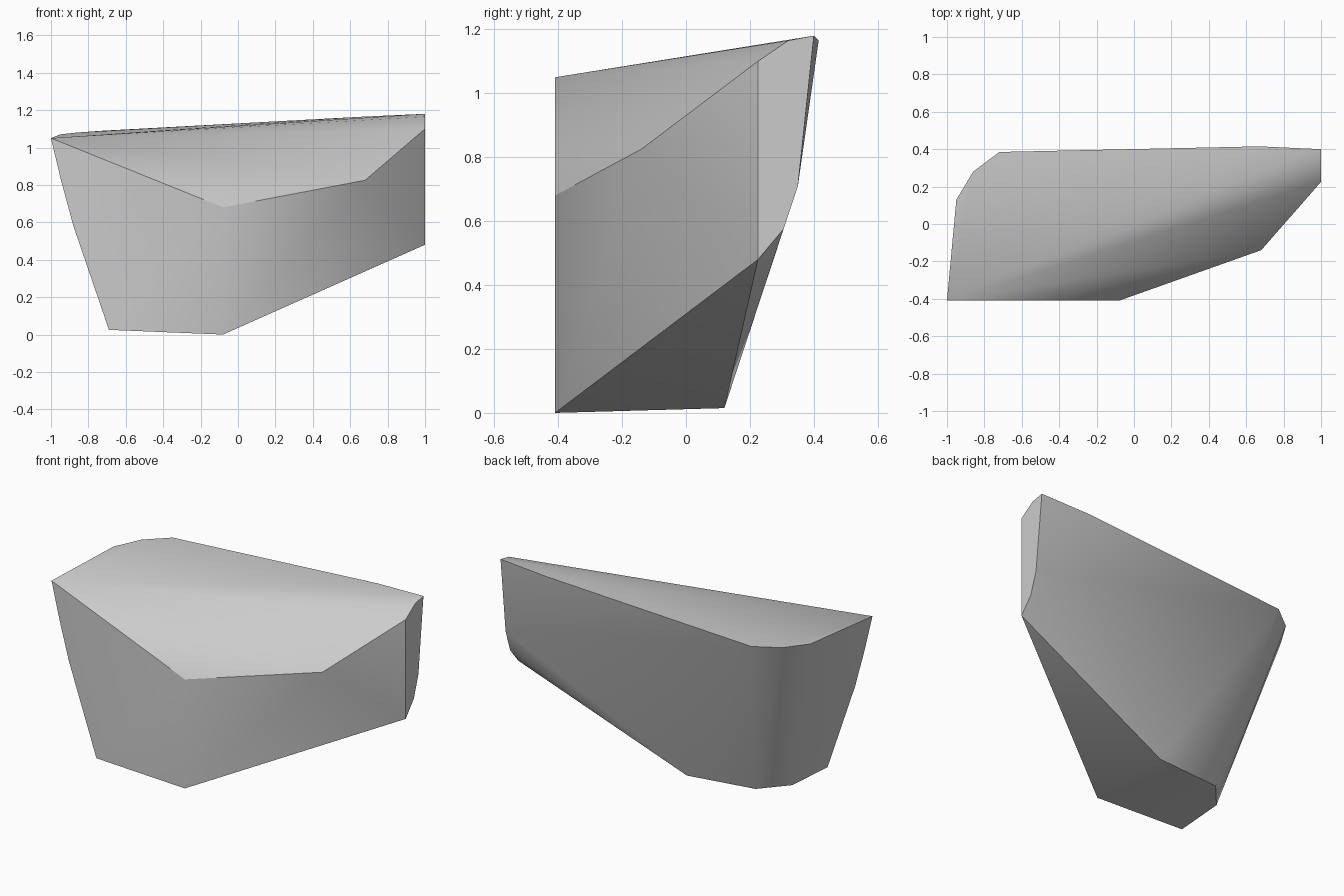
import bpy
import bmesh
import math

default_cube = bpy.data.objects.get("Cube")
if default_cube:
    bpy.data.objects.remove(default_cube, do_unlink=True)


def flat_material(name, colour):
    """Make a plain matte material of one colour."""
    material = bpy.data.materials.new(name)
    material.use_nodes = True
    material.diffuse_color = colour
    shader = material.node_tree.nodes["Principled BSDF"]
    shader.inputs["Base Color"].default_value = colour
    shader.inputs["Roughness"].default_value = 0.9
    return material


def hull_object(name, outlines, material, smooth_angle):
    """Wrap a convex skin around several outlines and shade its soft edges."""
    bm = bmesh.new()
    for outline in outlines:
        for point in outline:
            bm.verts.new(point)
    bmesh.ops.convex_hull(bm, input=bm.verts[:], use_existing_faces=False)
    loose = [vert for vert in bm.verts if not vert.link_faces]
    bmesh.ops.delete(bm, geom=loose, context="VERTS")
    bmesh.ops.recalc_face_normals(bm, faces=bm.faces[:])

    mesh = bpy.data.meshes.new(name)
    bm.to_mesh(mesh)
    bm.free()
    mesh.materials.append(material)

    obj = bpy.data.objects.new(name, mesh)
    bpy.context.collection.objects.link(obj)
    bpy.ops.object.select_all(action="DESELECT")
    obj.select_set(True)
    bpy.context.view_layer.objects.active = obj
    bpy.ops.object.shade_smooth_by_angle(angle=math.radians(smooth_angle))
    return obj


# Gently sloping top, with its corner cut round at the back
top_outline = [(-1, -.41, 1.05), (1, .4, 1.18), (.67, .415, 1.165),
               (-.72, .385, 1.09), (-.86, .28, 1.08), (-.95, .13, 1.07)]

# Lower rim of the slanted front facet
front_rim = [(-.08, -.41, .68), (.68, -.14, .825), (1, .225, 1.1), (1, .32, 1.165)]

# Bowed upright edge at the front left corner
bowed_edge = [(-.945, -.41, .82), (-.88, -.41, .58)]

# Lower boundary of the narrow end
end_outline = [(1, .225, .48), (1, .305, .575), (1, .35, .71)]

# Small flat base
base_outline = [(-.08, -.41, 0), (-.69, -.41, .025), (-.67, -.09, .03),
                (-.53, .07, .03), (-.09, .12, .015)]

stone_grey = flat_material("stone grey", (.6, .6, .6, 1))
hull_object("faceted_rock",
            [top_outline, front_rim, bowed_edge, end_outline, base_outline],
            stone_grey, smooth_angle=30)
